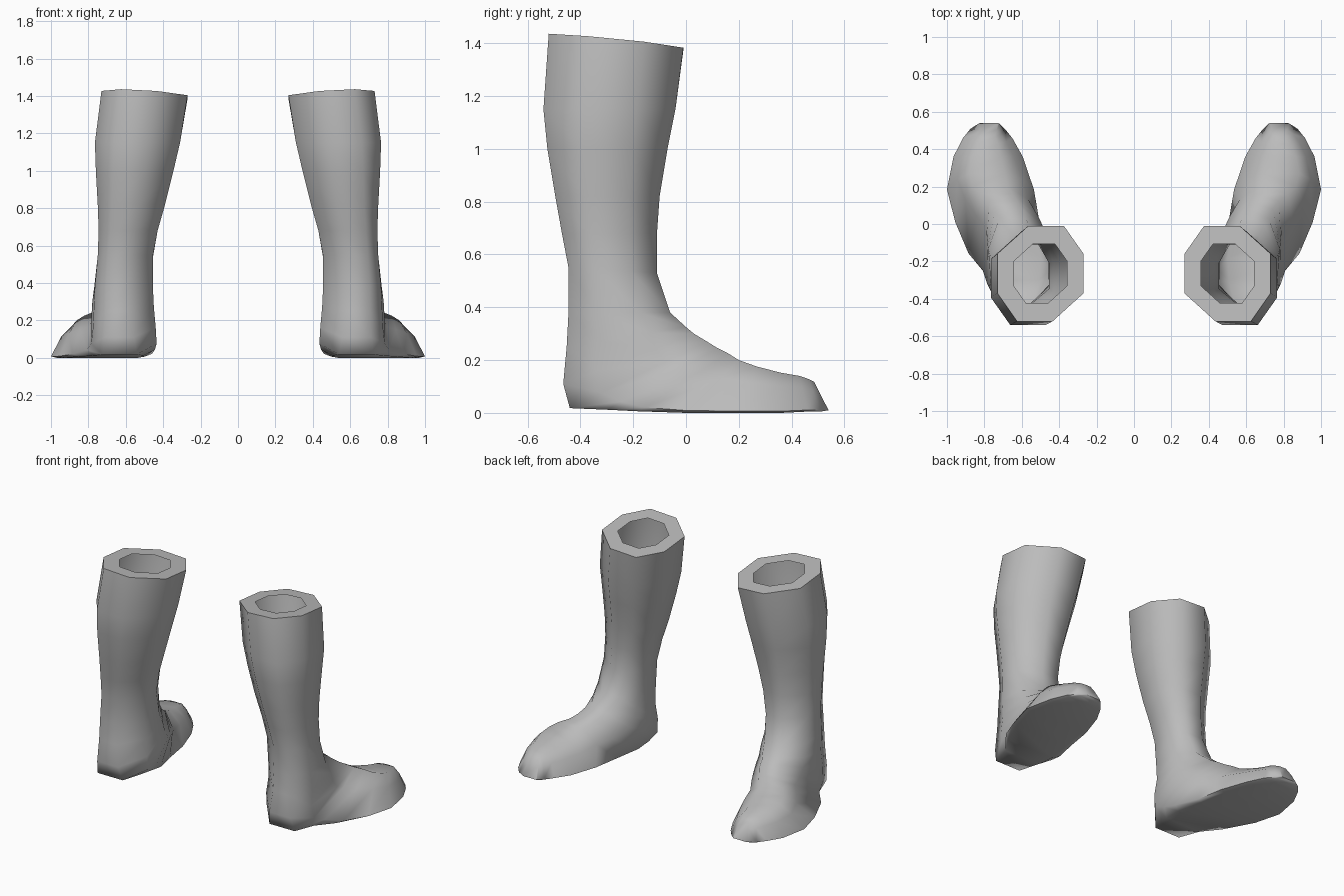
import bpy, bmesh, math
from mathutils import Vector

cube = bpy.data.objects.get("Cube")
if cube:
    bpy.data.objects.remove(cube)

grey = bpy.data.materials.new("boot_grey")
grey.use_nodes = True
colour = (0.5, 0.5, 0.5, 1)
grey.diffuse_color = colour
grey.node_tree.nodes["Principled BSDF"].inputs["Base Color"].default_value = colour

# Each ring: back/bottom point (y, z), front/top point (y, z), inner x, outer x,
# sole flatness, outward lean of the instep
LEG = [
    (-.52, 1.43, -.01, 1.38, .27, .73, 0, 0),
    (-.54, 1.15, -.04, 1.15, .31, .765, 0, 0),
    (-.525, 1, -.07, 1, .345, .76, 0, 0),
    (-.495, .82, -.1, .82, .39, .75, 0, 0),
    (-.47, .68, -.11, .68, .43, .745, 0, 0),
    (-.445, .55, -.11, .53, .455, .75, 0, 0),
    (-.445, .38, -.06, .38, .455, .765, 0, .02),
]
FOOT = [
    (-.452, .25, 0, .325, .45, .77, 0, .05),
    (-.465, .11, .03, .3, .44, .775, .1, .07),
    (-.44, .018, .08, .27, .435, .785, .25, .08),
    (-.3, .012, .12, .245, .445, .81, .65, .08),
    (-.18, .006, .16, .225, .46, .885, .9, .065),
    (0, 0, .2, .2, .505, .955, 1, .04),
    (.18, 0, .27, .175, .535, 1, 1, .02),
    (.36, 0, .36, .152, .595, .965, 1, .01),
    (.46, .005, .43, .14, .65, .915, 1, 0),
    (.51, .005, .465, .128, .69, .875, 1, 0),
    (.54, .01, .485, .118, .72, .83, 1, 0),
]


def section(flat):
    """Half of an eight-sided section as (across, along), morphing to a flat-soled arch."""
    k = math.tan(math.pi / 8)
    return [(k + .45 * flat, -1), (1, -k - .5 * flat),
            (1 - .25 * flat, k - .1 * flat), (k, 1)]


def ring_points(ring, scale=1):
    y0, z0, y1, z1, x0, x1, flat, lean = ring
    centre = Vector(((x0 + x1) / 2, (y0 + y1) / 2, (z0 + z1) / 2))
    half = section(flat)
    points = []
    for u, v in half + [(-u, v) for u, v in reversed(half)]:
        # Ends of the section are twisted slightly inward at the front of the leg
        twist = .03 * v * (1 - flat) if abs(v) == 1 else 0
        offset = Vector((u * (x1 - x0) / 2 - twist + lean * max(v, 0) ** 2,
                         v * (y1 - y0) / 2, v * (z1 - z0) / 2))
        p = centre + offset * scale
        if p.z > 1.3:
            p.z += .05 * (p.x - .5)
        points.append(p)
    return points


def make_boot(name, side):
    # Thin shell: lip of the opening, down the leg, out to the toe
    loops = [ring_points(LEG[0], .62)] + [ring_points(r) for r in LEG + FOOT]
    bm = bmesh.new()
    rings = [[bm.verts.new((p.x * side, p.y, p.z)) for p in loop] for loop in loops]
    for a, b in zip(rings, rings[1:]):
        for i in range(len(a)):
            j = (i + 1) % len(a)
            bm.faces.new((a[i], a[j], b[j], b[i]))
    # Toe end
    bm.faces.new(rings[-1])
    bmesh.ops.recalc_face_normals(bm, faces=bm.faces)
    mesh = bpy.data.meshes.new(name)
    bm.to_mesh(mesh)
    bm.free()
    mesh.materials.append(grey)
    boot = bpy.data.objects.new(name, mesh)
    bpy.context.collection.objects.link(boot)
    bpy.ops.object.select_all(action='DESELECT')
    boot.select_set(True)
    bpy.context.view_layer.objects.active = boot
    bpy.ops.object.shade_smooth_by_angle(angle=math.radians(75))


make_boot("left_boot", 1)
make_boot("right_boot", -1)
